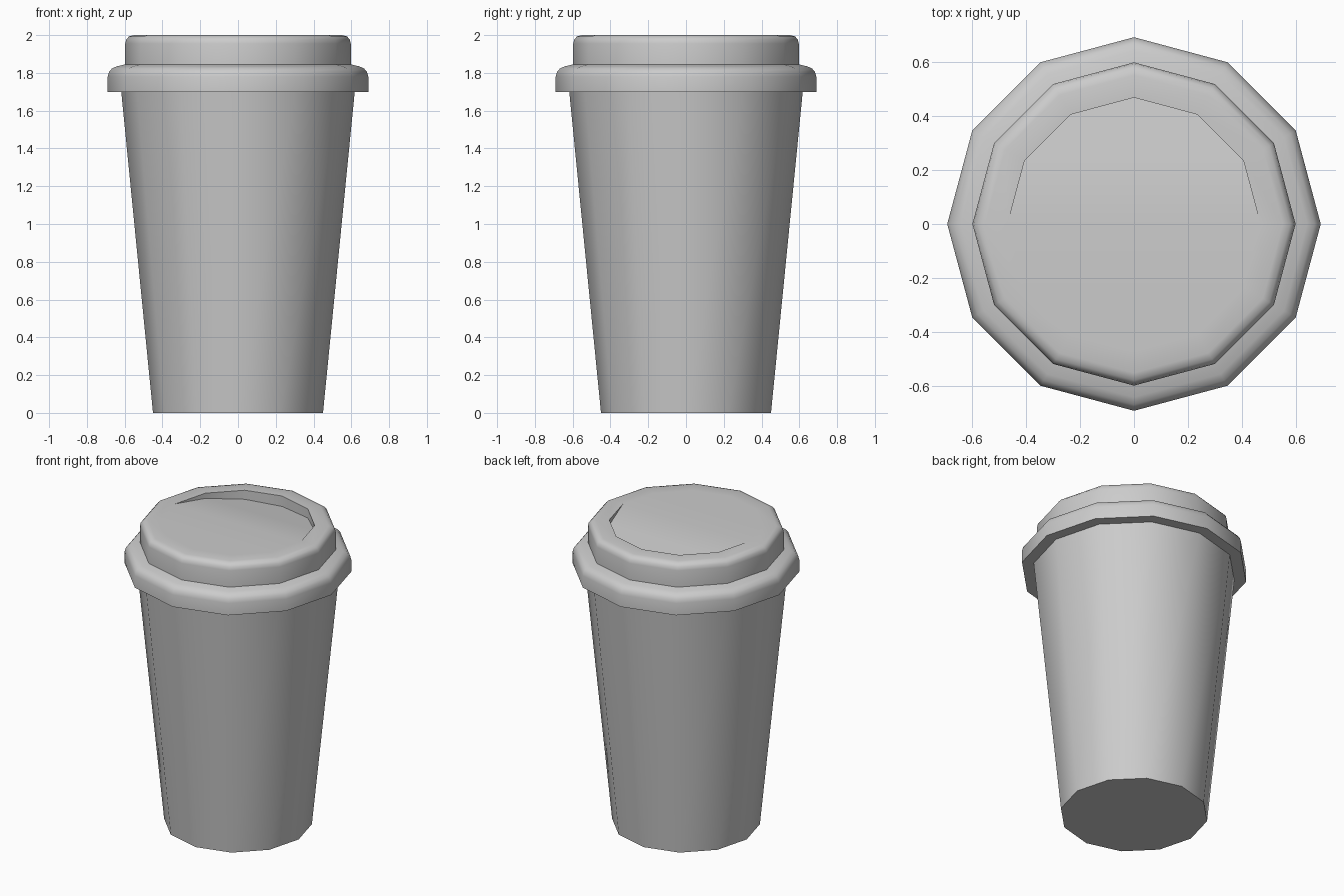
import bpy, bmesh
from math import cos, sin, pi, radians

if "Cube" in bpy.data.objects:
    bpy.data.objects.remove(bpy.data.objects["Cube"])

SIDES = 12


def lathe(bm, profile):
    """Sweep (radius, z) points round z; return the list of vertex rings."""
    rings = [[bm.verts.new((r * cos(2 * pi * i / SIDES), r * sin(2 * pi * i / SIDES), z))
              for i in range(SIDES)] for r, z in profile]
    for a, b in zip(rings, rings[1:]):
        for i in range(SIDES):
            j = (i + 1) % SIDES
            bm.faces.new((a[i], a[j], b[j], b[i]))
    return rings


def finish(bm, name):
    bmesh.ops.recalc_face_normals(bm, faces=bm.faces)
    mesh = bpy.data.meshes.new(name)
    bm.to_mesh(mesh)
    bm.free()
    obj = bpy.data.objects.new(name, mesh)
    bpy.context.collection.objects.link(obj)
    bpy.ops.object.select_all(action='DESELECT')
    obj.select_set(True)
    bpy.context.view_layer.objects.active = obj
    bpy.ops.object.shade_smooth_by_angle(angle=radians(40))


# Tapered cup body with a flat base
bm = bmesh.new()
rings = lathe(bm, [(0.45, 0), (0.62, 1.72)])
bm.faces.new(rings[0])
bm.faces.new(rings[1])
finish(bm, "cup_body")

# Lid: overhanging rim with rounded shoulder, then the raised upper part
bm = bmesh.new()
rings = lathe(bm, [(0.61, 1.70), (0.69, 1.70), (0.69, 1.78), (0.683, 1.805),
                   (0.667, 1.824), (0.64, 1.835), (0.597, 1.845),
                   (0.597, 1.955), (0.592, 1.977), (0.577, 1.993),
                   (0.55, 2.0), (0.467, 2.0)])
top = rings[-1]

# Flat front half of the lid top
half = SIDES // 2
bm.faces.new(top[half:] + top[:1])

# Sloping sip recess in the back half, deepest at the back
floor = [top[0]]
floor += [bm.verts.new((v.co.x, v.co.y, 2.0 - 0.15 * v.co.y)) for v in top[1:half]]
floor.append(top[half])
bm.faces.new(floor)
for i in range(half):
    wall = [top[i], top[i + 1], floor[i + 1], floor[i]]
    bm.faces.new(list(dict.fromkeys(wall)))
finish(bm, "lid")
